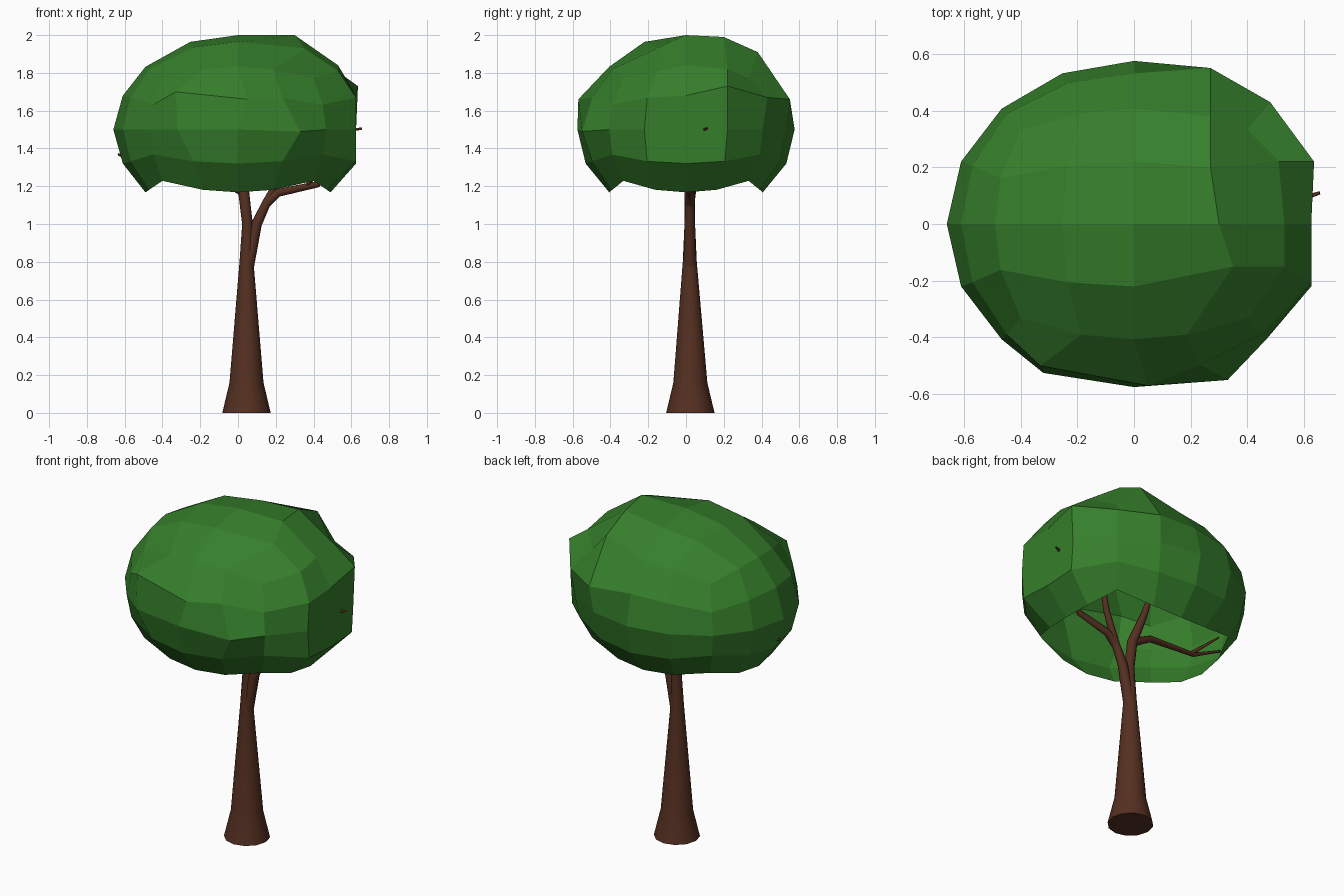
import bpy, bmesh, math
from mathutils import Vector

if "Cube" in bpy.data.objects:
    bpy.data.objects.remove(bpy.data.objects["Cube"])


def material(name, rgb):
    m = bpy.data.materials.new(name)
    m.diffuse_color = (*rgb, 1)
    m.use_nodes = True
    m.node_tree.nodes["Principled BSDF"].inputs["Base Color"].default_value = m.diffuse_color
    return m


BARK = material("bark", (0.09, 0.029, 0.015))
LEAF = material("leaf", (0.036, 0.21, 0.024))


def limb(name, radii, *points, res=2, caps=False):
    """Smooth round limb through the points; radii is (start, end) or one per point."""
    cu = bpy.data.curves.new(name, 'CURVE')
    cu.dimensions = '3D'
    cu.bevel_depth = 1.0
    cu.bevel_resolution = res
    cu.use_fill_caps = caps
    sp = cu.splines.new('POLY')
    n = len(points) - 1
    sp.points.add(n)
    if len(radii) == 2:
        radii = [radii[0] + (radii[1] - radii[0]) * i / n for i in range(n + 1)]
    for p, co, r in zip(sp.points, points, radii):
        p.co = (*co, 1)
        p.radius = r
    sp.use_smooth = True
    ob = bpy.data.objects.new(name, cu)
    bpy.context.collection.objects.link(ob)
    cu.materials.append(BARK)
    bpy.ops.object.select_all(action='DESELECT')
    ob.select_set(True)
    bpy.context.view_layer.objects.active = ob
    bpy.ops.object.convert(target='MESH')


# trunk with flared foot, running on into the left limb
LEFT, RIGHT = (.03, .02, 1.17), (.15, .022, 1.11)
limb("trunk", (.128, .09, .037, .028, .029, .02, .01),
     (.045, .023, 0), (.045, .023, .16), (.045, .02, .8), (.05, .02, 1), LEFT,
     (-.02, .06, 1.34), (-.07, .1, 1.56), res=4, caps=True)

# right limb, starting inside the trunk
limb("right_limb", (.034, .012), (.05, .02, .77), (.098, .02, 1), RIGHT,
     (.24, .05, 1.28), (.31, .07, 1.55))

# side branches and twigs
limb("right_branch", (.026, .006), RIGHT, (.21, .022, 1.165), (.42, .03, 1.21),
     (.5, .07, 1.34), (.58, .085, 1.495), (.655, .11, 1.505))
limb("right_twig", (.012, .005), (.36, .03, 1.2), (.5, -.08, 1.36))
limb("left_branch", (.026, .006), LEFT, (-.1, .02, 1.24), (-.43, 0, 1.27), (-.635, 0, 1.37))
limb("left_twig", (.012, .005), (-.41, 0, 1.27), (-.57, .05, 1.41))

# crown: cube sphere, four faces along each side, open underneath
N = 2
RADII = Vector((.66, .575, .47))
DENTS = {  # a few vertices pushed away from the regular shape
    (1, 0, 2): (.3, 0, 2), (1, -1, 2): (.35, -.15, 1.93), (2, -1, 2): (.53, -.15, 1.81),
    (2, 0, 2): (.53, 0, 1.84), (2, 1, 2): (.51, .22, 1.82),
    (1, 1, 2): (.27, .2, 1.99), (1, 2, 2): (.27, .38, 1.91),
    (2, 1, 1): (.635, .22, 1.73), (2, 2, 1): (.48, .43, 1.67), (1, 2, 1): (.27, .55, 1.66),
    (0, -2, 1): (.05, -.57, 1.66), (-1, -2, 1): (-.33, -.5, 1.7),
    (1, -2, 0): (.33, -.55, 1.49), (-1, -2, 0): (-.32, -.525, 1.5),
}
bm = bmesh.new()
verts = {}


def vert(key):
    if key not in verts:
        d = Vector([math.tan(c / N * math.pi / 4) for c in key]).normalized()
        co = Vector((0, 0, 1.5)) + d * RADII
        if key[2] == N and abs(key[0]) < N and abs(key[1]) < N:
            co.z += .03  # fuller top
        if key[0] == N and abs(key[1]) < N and abs(key[2]) < N:
            co.x = .625  # flattened right side
        if abs(key[0]) == N and abs(key[2]) == N:
            co.x *= 1.05  # wider shoulders and lower rim
        verts[key] = bm.verts.new(DENTS.get(key, co))
    return verts[key]


for axis in range(3):
    for side in (-N, N):
        if axis == 2 and side < 0:
            continue
        for a in range(-N, N):
            for b in range(-N, N):
                quad = []
                for u, v in ((a, b), (a + 1, b), (a + 1, b + 1), (a, b + 1)):
                    key = [0, 0, 0]
                    key[axis], key[(axis + 1) % 3], key[(axis + 2) % 3] = side, u, v
                    quad.append(vert(tuple(key)))
                bm.faces.new(quad if side > 0 else quad[::-1])
me = bpy.data.meshes.new("crown")
bm.to_mesh(me)
bm.free()
me.materials.append(LEAF)
bpy.context.collection.objects.link(bpy.data.objects.new("crown", me))
